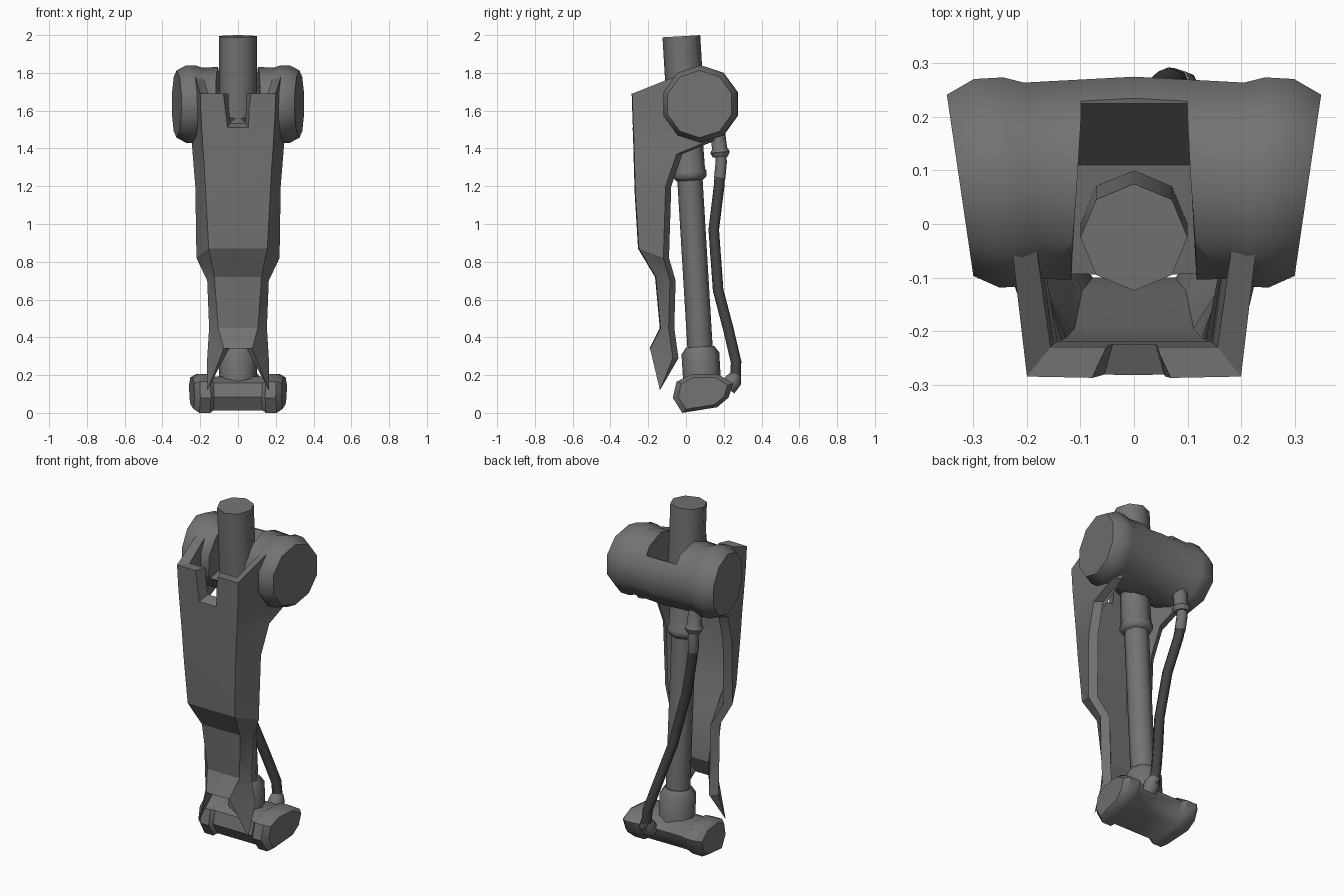
import bpy, bmesh, math
from mathutils import Vector

if "Cube" in bpy.data.objects:
    bpy.data.objects.remove(bpy.data.objects["Cube"])


def material(name, rgb):
    m = bpy.data.materials.new(name)
    m.diffuse_color = (*rgb, 1)
    m.use_nodes = True
    m.node_tree.nodes["Principled BSDF"].inputs["Base Color"].default_value = m.diffuse_color
    return m


METAL = material("grey_metal", (0.17, 0.17, 0.167))
RUBBER = material("dark_rubber", (0.055, 0.055, 0.055))


def finish(name, bm, mat, angle):
    bmesh.ops.recalc_face_normals(bm, faces=bm.faces[:])
    me = bpy.data.meshes.new(name)
    bm.to_mesh(me)
    bm.free()
    me.materials.append(mat)
    ob = bpy.data.objects.new(name, me)
    bpy.context.collection.objects.link(ob)
    bpy.ops.object.select_all(action='DESELECT')
    ob.select_set(True)
    bpy.context.view_layer.objects.active = ob
    if angle:
        bpy.ops.object.shade_smooth_by_angle(angle=math.radians(angle))
    return ob


def loft(name, rings, mat=METAL, angle=50):
    """Skin a list of equal closed rings and cap both ends."""
    bm = bmesh.new()
    vs = [[bm.verts.new(p) for p in r] for r in rings]
    n = len(rings[0])
    for a, b in zip(vs, vs[1:]):
        for i in range(n):
            j = (i + 1) % n
            bm.faces.new((a[i], a[j], b[j], b[i]))
    bm.faces.new(vs[0])
    bm.faces.new(vs[-1])
    return finish(name, bm, mat, angle)


def tube(name, path, radii, n=8, mat=METAL, flat_dir=None):
    """Round rings along a path, each square to the path unless flat_dir is given."""
    pts = [Vector(p) for p in path]
    rings = []
    for i, (p, r) in enumerate(zip(pts, radii)):
        d = flat_dir or (pts[min(i + 1, len(pts) - 1)] - pts[max(i - 1, 0)])
        d = d.normalized()
        u = Vector((1, 0, 0))
        u = (u - d * u.dot(d)).normalized()
        v = d.cross(u)
        rings.append([p + r * (u * math.cos(t) + v * math.sin(t))
                      for t in (2 * math.pi * k / n for k in range(n))])
    return loft(name, rings, mat)


def cut(ob, cutter):
    cutter.hide_render = True
    cutter.hide_set(True)
    m = ob.modifiers.new("cut", 'BOOLEAN')
    m.operation = 'DIFFERENCE'
    m.solver = 'EXACT'
    m.object = cutter
    bpy.context.view_layer.objects.active = ob
    bpy.ops.object.modifier_apply(modifier=m.name)
    bpy.data.objects.remove(cutter)


# central rod parts share one leaning axis
def axis(z):
    return (0, -0.025 + (2 - z) * 0.06, z)


LEAN = Vector((0, -0.06, 1))


def rod(name, prof):
    return tube(name, [axis(z) for z, r in prof], [r for z, r in prof], flat_dir=LEAN)


rod("upper_rod", [(1.994, 0.1), (1.5, 0.1)])
rod("rod_sleeve", [(1.5, 0.08), (1.29, 0.083), (1.275, 0.09), (1.25, 0.09), (1.23, 0.07)])
rod("lower_rod", [(1.3, 0.067), (0.25, 0.067)])
rod("ankle_collar", [(0.35, 0.075), (0.315, 0.1), (0.15, 0.1)])

# knee barrel, with end caps that turn toward the front
KY, KZ = 0.085, 1.635
half = [(0.0, 0.2), (0.19, 0.193), (0.225, 0.205), (0.275, 0.205), (0.325, 0.178)]
rings = []
for s, x, r in [(-1, x, r) for x, r in reversed(half)] + [(1, x, r) for x, r in half[1:]]:
    ring = []
    for k in range(10):
        t = math.radians(36 * k + 18)
        dy = r * math.cos(t)
        ring.append((s * x * (1 + 0.45 * dy), KY + dy - 0.12 * x * x, KZ + r * math.sin(t)))
    rings.append(ring)
barrel = loft("knee_barrel", rings, angle=40)

# sloped slot through the top of the barrel
slot = [(-0.3, 1.52), (0.11, 1.6), (0.225, 1.75), (0.4, 1.79), (0.4, 2.1), (-0.3, 2.1)]
cut(barrel, loft("slot_cutter", [[(s * (0.122 - 0.1 * max(0, y)), y, z) for y, z in slot]
                                 for s in (-1, 1)], angle=0))

# ankle barrel: long tilted octagon lofted across x
foot = [(-0.07, 0.08), (-0.05, 0.165), (0.03, 0.205), (0.17, 0.205),
        (0.25, 0.155), (0.225, 0.08), (0.165, 0.03), (-0.02, 0.0)]
FY, FZ = 0.09, 0.11
half = [(0.135, 0.88), (0.155, 1.0), (0.215, 1.0), (0.245, 0.82)]
rings = []
for s, x, k in [(-1, x, k) for x, k in reversed(half)] + [(1, x, k) for x, k in half]:
    rings.append([(s * (x + 0.45 * x * (y - FY) * k), FY + (y - FY) * k, FZ + (z - FZ) * k)
                  for y, z in foot])
loft("ankle_barrel", rings, angle=35)

# shin guard rows: front z, corner x, corner y, side z, side x, side y
rows = [(1.69, 0.20, -0.285, 1.815, 0.237, 0.03),
        (1.55, 0.195, -0.28, 1.62, 0.24, 0.12),
        (1.42, 0.187, -0.275, 1.44, 0.245, 0.12),
        (1.30, 0.178, -0.272, 1.37, 0.24, -0.05),
        (1.15, 0.17, -0.267, 1.20, 0.226, -0.108),
        (0.87, 0.155, -0.25, 0.82, 0.22, -0.12),
        (0.72, 0.125, -0.16, 0.70, 0.163, -0.085),
        (0.45, 0.105, -0.135, 0.45, 0.153, -0.092),
        (0.34, 0.075, -0.19, 0.29, 0.163, -0.07)]
bm = bmesh.new()
vs = []
for zf, xc, yc, zs, xs, ys in rows:
    th = 0.055 if zf > 0.8 else 0.035
    side = [(xc, yc, zf), (xs, ys, zs), (xs - 0.04, ys + 0.03, zs), (xc - th * 0.8, yc + th, zf)]
    ring = [(0, yc - 0.004, zf)] + side + [(0, yc + th, zf)]
    ring += [(-x, y, z) for x, y, z in reversed(side)]
    vs.append([bm.verts.new(p) for p in ring])
for a, b in zip(vs, vs[1:]):
    for i in range(10):
        j = (i + 1) % 10
        bm.faces.new((a[i], a[j], b[j], b[i]))
top, low = vs[0], vs[-1]
for ids in ((0, 1, 4, 5), (1, 2, 3, 4), (0, 5, 6, 9), (6, 7, 8, 9)):
    bm.faces.new([top[i] for i in ids])
for ids in ((0, 1, 4, 5), (0, 5, 6, 9)):
    bm.faces.new([low[i] for i in ids])
# pointed prongs at the foot of the guard
for s, ids in ((1, (1, 2, 3, 4)), (-1, (6, 7, 8, 9))):
    tip = bm.verts.new((s * 0.163, -0.138, 0.12))
    for i in range(4):
        bm.faces.new((low[ids[i]], low[ids[(i + 1) % 4]], tip))
guard = finish("shin_guard", bm, METAL, 25)

# flared notch in the top front edge of the guard
notch = []
for y, zb, wb, wt in ((-0.35, 1.48, 0.075, 0.11), (-0.19, 1.55, 0.03, 0.035)):
    notch.append([(-wb, y, zb), (wb, y, zb), (wt, y, 1.8), (-wt, y, 1.8)])
cut(guard, loft("notch_cutter", notch, angle=0))

# hose running from behind the knee down to the ankle
tube("hose", [(-0.175, 0.18, 1.27), (-0.165, 0.175, 1.2), (-0.11, 0.147, 0.97), (-0.035, 0.17, 0.65),
              (0.02, 0.225, 0.44), (0.065, 0.265, 0.27), (0.08, 0.262, 0.15)],
     [0.028] * 7, mat=RUBBER)
tube("hose_neck", [(-0.18, 0.18, 1.4), (-0.18, 0.187, 1.33), (-0.173, 0.178, 1.24)],
     [0.027, 0.03, 0.03])
tube("hose_top_fitting", [(-0.18, 0.165, 1.5), (-0.18, 0.178, 1.4), (-0.18, 0.18, 1.38),
                          (-0.18, 0.182, 1.355)], [0.04, 0.04, 0.052, 0.04])
tube("hose_bottom_fitting", [(0.075, 0.262, 0.2), (0.08, 0.25, 0.17), (0.08, 0.22, 0.13)],
     [0.032, 0.045, 0.045])
